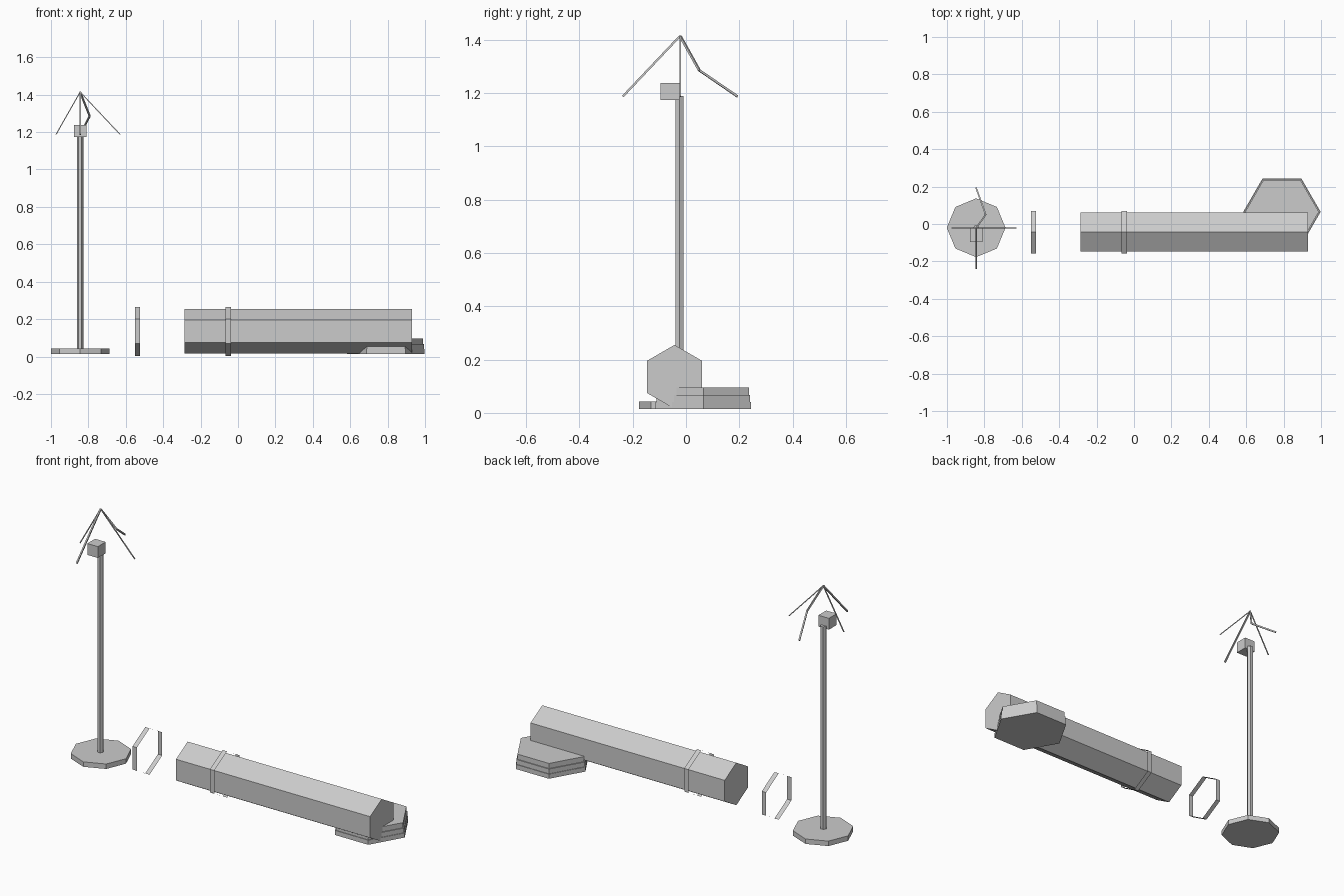
import bpy, math
from mathutils import Vector, Matrix

if "Cube" in bpy.data.objects:
    bpy.data.objects.remove(bpy.data.objects["Cube"])


def prism(name, sides, radius, depth, loc, axis='Z', turn=0.0, caps='NGON'):
    """Flat-sided prism whose first corner lies on +x (axis Z) or +z (axis X)."""
    bpy.ops.mesh.primitive_cylinder_add(vertices=sides, radius=radius, depth=depth,
                                        end_fill_type=caps)
    ob = bpy.context.object
    ob.name = name
    m = Matrix.Rotation(math.radians(turn), 4, 'Z')
    if axis == 'X':
        # corner on +y is sent to +z, and the length to the x axis
        m = Matrix(((0, 0, 1, 0), (1, 0, 0, 0), (0, 1, 0, 0), (0, 0, 0, 1))) @ m
    ob.data.transform(m)
    ob.location = loc
    return ob


def box(name, size, loc):
    bpy.ops.mesh.primitive_cube_add(size=1, location=loc)
    ob = bpy.context.object
    ob.name = name
    ob.data.transform(Matrix.Diagonal((*size, 1)))
    return ob


def rod(name, a, b, width):
    """Thin square bar between two points."""
    a, b = Vector(a), Vector(b)
    d = b - a
    ob = box(name, (width, width, d.length), (a + b) / 2)
    ob.data.transform(d.to_track_quat('Z', 'Y').to_matrix().to_4x4())
    return ob


# Stand: octagonal foot, slim pole and a small box at the top
PX, PY = -0.844, -0.02
prism("stand_base", 8, 0.157, 0.028, (PX, PY, 0.028), turn=90)
prism("stand_pole", 6, 0.017, 1.15, (PX, PY - 0.004, 0.613), turn=90)
box("stand_box", (0.066, 0.07, 0.064), (PX, -0.06, 1.205))

# Bare ribs spreading from the apex, one of them bent
apex = (PX, PY - 0.002, 1.414)
rod("left_rib", apex, (-0.973, PY - 0.002, 1.187), 0.005)
rod("right_rib", apex, (-0.63, PY - 0.002, 1.187), 0.005)
rod("front_rib", apex, (PX, -0.237, 1.187), 0.008)
knee = (-0.793, 0.05, 1.285)
rod("bent_rib_upper", apex, knee, 0.008)
rod("bent_rib_lower", knee, (PX, 0.193, 1.187), 0.008)

# Lying hexagonal tube with two open sheet bands (one on it, one fallen off)
CY, CZ = -0.043, 0.135
prism("hex_tube", 6, 0.12, 1.215, (0.3225, CY, CZ), axis='X')
for name, x in (("tube_band", -0.052), ("loose_band", -0.537)):
    prism(name, 6, 0.131, 0.027, (x, CY, CZ), axis='X', caps='NOTHING')

# Stack of three hexagonal plates, slightly smaller towards the top
for i, (r, z0, z1) in enumerate(((0.207, 0.014, 0.040),
                                 (0.203, 0.040, 0.067),
                                 (0.197, 0.067, 0.096))):
    prism(f"plate_{i + 1}", 6, r, z1 - z0, (0.791, 0.065, (z0 + z1) / 2), turn=90)
